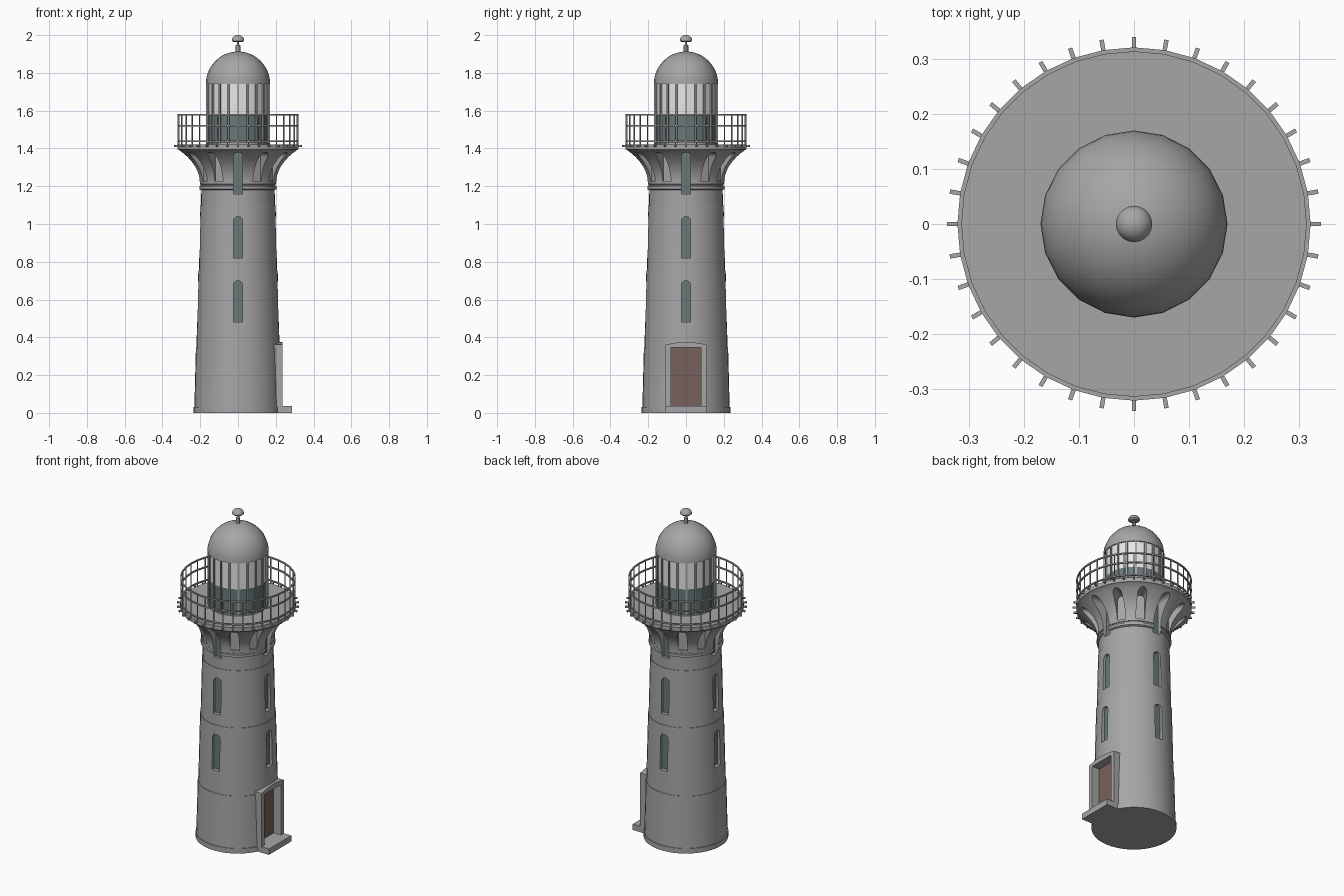
import bpy, bmesh
from math import sin, cos, pi, radians
from mathutils import Matrix, Vector

cube = bpy.data.objects.get("Cube")
if cube:
    bpy.data.objects.remove(cube, do_unlink=True)


def material(name, rgb):
    m = bpy.data.materials.new(name)
    m.use_nodes = True
    m.diffuse_color = (*rgb, 1)
    m.node_tree.nodes["Principled BSDF"].inputs["Base Color"].default_value = (*rgb, 1)
    return m


stone = material("grey stone", (0.38, 0.38, 0.38))
glass = material("blue grey glass", (0.14, 0.19, 0.19))
pane = material("pale lantern glass", (0.80, 0.80, 0.80))
wood = material("brown door wood", (0.18, 0.12, 0.105))


def finish(name, bm, mat, smooth=False):
    bmesh.ops.recalc_face_normals(bm, faces=bm.faces)
    mesh = bpy.data.meshes.new(name)
    bm.to_mesh(mesh)
    bm.free()
    mesh.materials.append(mat)
    ob = bpy.data.objects.new(name, mesh)
    bpy.context.collection.objects.link(ob)
    if smooth:
        shade(ob)
    return ob


def shade(ob):
    bpy.ops.object.select_all(action="DESELECT")
    bpy.context.view_layer.objects.active = ob
    ob.select_set(True)
    bpy.ops.object.shade_smooth_by_angle(angle=radians(30))


def lathe(bm, profile, sides, closed=False):
    """Spin (radius, z) points round the z axis; open profiles are capped."""
    rings = []
    for r, z in profile:
        rings.append([bm.verts.new((r * cos(2 * pi * i / sides), r * sin(2 * pi * i / sides), z))
                      for i in range(sides)])
    pairs = list(zip(rings, rings[1:]))
    if closed:
        pairs.append((rings[-1], rings[0]))
    else:
        bm.faces.new(rings[0])
        bm.faces.new(rings[-1])
    for a, b in pairs:
        for i in range(sides):
            j = (i + 1) % sides
            bm.faces.new((a[i], a[j], b[j], b[i]))


def box(bm, lo, hi, angle=0.0):
    lo, hi = Vector(lo), Vector(hi)
    mat = (Matrix.Rotation(angle, 4, "Z") @ Matrix.Translation((lo + hi) / 2)
           @ Matrix.Diagonal((*(hi - lo), 1)))
    bmesh.ops.create_cube(bm, size=1, matrix=mat)


def prism(bm, outline, x0, x1, angle=0.0):
    """Extrude a (y, z) outline from radius x0 to x1, then turn it round z."""
    turn = Matrix.Rotation(angle, 3, "Z")
    a, b = [[bm.verts.new(turn @ Vector((x, y, z))) for y, z in outline] for x in (x0, x1)]
    bm.faces.new(a)
    bm.faces.new(b)
    for i in range(len(a)):
        j = (i + 1) % len(a)
        bm.faces.new((a[i], a[j], b[j], b[i]))


def arch(z0, z1, half):
    top = [(half * cos(pi * k / 8), z1 - half + half * sin(pi * k / 8)) for k in range(9)]
    return [(-half, z0), (half, z0)] + top


# Tower with stepped courses, neck rings and a flared head
tower_profile = [(0.235, 0), (0.235, 0.03), (0.231, 0.03),
                 (0.223, 0.345), (0.220, 0.345), (0.210, 0.755), (0.207, 0.755),
                 (0.199, 1.10), (0.196, 1.10), (0.196, 1.18),
                 (0.207, 1.185), (0.207, 1.20), (0.200, 1.203), (0.200, 1.21)]
for k in range(11):
    t = k / 10
    tower_profile.append((0.204 + 0.108 * t ** 2.2, 1.212 + 0.18 * t))
tower_profile += [(0.320, 1.395), (0.320, 1.42)]
bm = bmesh.new()
lathe(bm, tower_profile, 40)
tower = finish("tower", bm, stone)

# Openings: three windows on each side, niches between, and the doorway
WINDOWS = [(0.48, 0.70, 0.190), (0.82, 1.04, 0.180), (1.16, 1.38, 0.175)]
cut = bmesh.new()
glazing = bmesh.new()
for i in range(12):
    turn = i * pi / 6
    if i % 3 == 0:
        for z0, z1, depth in WINDOWS:
            prism(cut, arch(z0, z1, 0.025), depth, 0.40, turn)
            prism(glazing, arch(z0, z1, 0.026), depth - 0.004, depth + 0.004, turn)
    else:
        prism(cut, arch(1.225, 1.38, 0.025), 0.195, 0.40, turn)
box(cut, (0.18, -0.08, 0.036), (0.40, 0.08, 0.345))
cutter = finish("opening_cutter", cut, stone)
cutter.hide_render = True
finish("window_glass", glazing, glass)

mod = tower.modifiers.new("openings", "BOOLEAN")
mod.operation = "DIFFERENCE"
mod.solver = "EXACT"
mod.object = cutter
bpy.context.view_layer.objects.active = tower
bpy.ops.object.modifier_apply(modifier=mod.name)
bpy.data.objects.remove(cutter, do_unlink=True)
shade(tower)

# Door, its surround with a slightly peaked head, and the step
bm = bmesh.new()
box(bm, (0.176, -0.081, 0.03), (0.185, 0.081, 0.346))
finish("door", bm, wood)
bm = bmesh.new()
for s in (-1, 1):
    y = sorted((s * 0.08, s * 0.108))
    box(bm, (0.18, y[0], 0), (0.235, y[1], 0.345))
prism(bm, [(-0.108, 0.345), (0.108, 0.345), (0.108, 0.362), (0.05, 0.372),
           (0, 0.376), (-0.05, 0.372), (-0.108, 0.362)], 0.18, 0.235)
finish("door_surround", bm, stone)
bm = bmesh.new()
box(bm, (0.18, -0.108, 0), (0.285, 0.108, 0.036))
finish("door_step", bm, stone)

# Gallery railing: hoops, balusters and edge brackets
bm = bmesh.new()
for z in (1.434, 1.515, 1.574):
    lathe(bm, [(0.313, z), (0.321, z), (0.321, z + 0.008), (0.313, z + 0.008)], 36, closed=True)
finish("railing_hoops", bm, stone, True)
posts, brackets = bmesh.new(), bmesh.new()
for i in range(36):
    turn = i * pi / 18
    box(posts, (0.3145, -0.0025, 1.41), (0.3195, 0.0025, 1.578), turn)
    box(brackets, (0.30, -0.004, 1.407), (0.34, 0.004, 1.417), turn)
finish("railing_posts", posts, stone)
finish("gallery_brackets", brackets, stone)

# Lantern room: dark lower panes, pale upper panes, upright bars and hoops
for name, z0, z1, mat in (("lower_panes", 1.415, 1.58, glass), ("upper_panes", 1.58, 1.745, pane)):
    bm = bmesh.new()
    lathe(bm, [(0.163, z0), (0.163, z1)], 20)
    finish(name, bm, mat)
bm = bmesh.new()
for i in range(20):
    box(bm, (0.155, -0.005, 1.415), (0.169, 0.005, 1.745), i * pi / 10)
finish("lantern_bars", bm, stone)
bm = bmesh.new()
lathe(bm, [(0.169, 1.415), (0.169, 1.428), (0.155, 1.428), (0.155, 1.415)], 20, closed=True)
finish("lantern_sill", bm, stone)

# Domed roof
bm = bmesh.new()
dome = [(0.170 * cos(a), 1.742 + 0.171 * sin(a)) for a in (k * pi / 24 for k in range(12))]
lathe(bm, dome + [(0.004, 1.913)], 20)
finish("dome", bm, stone, True)

# Finial: stem with a collar and a rounded cap
bm = bmesh.new()
lathe(bm, [(0.012, 1.90), (0.012, 1.945), (0.006, 1.952), (0.006, 1.97)], 12)
finish("finial_stem", bm, stone, True)
bm = bmesh.new()
cap = [(0.033 * cos(a), 1.97 + 0.03 * sin(a)) for a in (k * pi / 16 for k in range(8))]
lathe(bm, [(0.024, 1.963)] + cap + [(0.002, 2.0)], 20)
finish("finial_cap", bm, stone, True)
